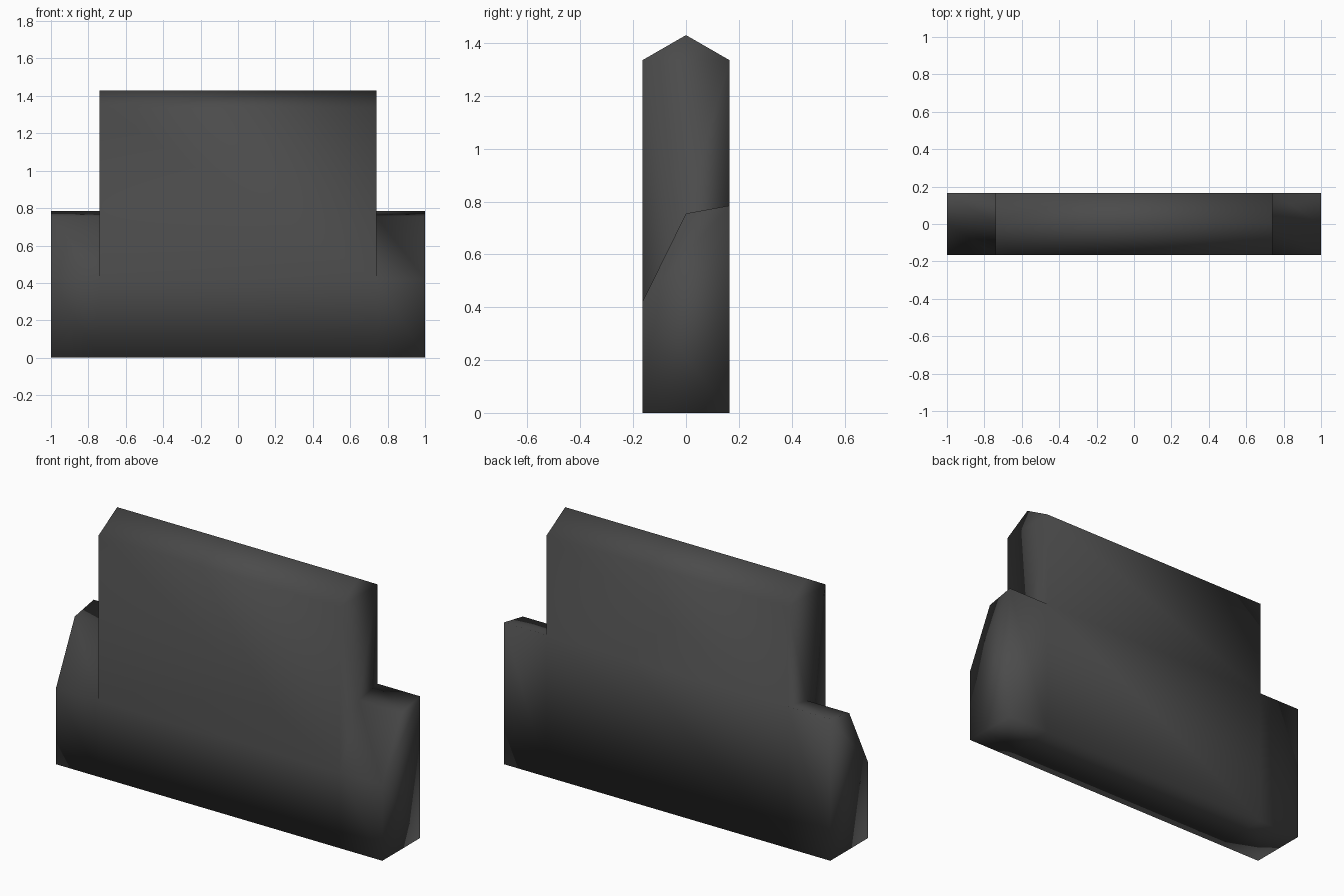
import bpy, bmesh

if "Cube" in bpy.data.objects:
    bpy.data.objects.remove(bpy.data.objects["Cube"])

D = 0.165   # half depth
W = 0.74    # half width of the tall centre
# Cross-sections as (y, z): base with sloped shoulder, and pitched top
LOW = [(-D, 0), (D, 0), (D, 0.785), (0, 0.755), (-D, 0.42)]
TOP = [(D, 1.335), (0, 1.43), (-D, 1.335)]

dark = bpy.data.materials.new("dark grey")
dark.diffuse_color = (0.07, 0.07, 0.07, 1)
dark.use_nodes = True
dark.node_tree.nodes["Principled BSDF"].inputs["Base Color"].default_value = dark.diffuse_color

bm = bmesh.new()
stations = [-1, -W, W, 1]
low = [[bm.verts.new((x, y, z)) for y, z in LOW] for x in stations]
top = [[bm.verts.new((x, y, z)) for y, z in TOP] for x in (-W, W)]


def skin(a, b, pairs):
    """Quads between two matching sections."""
    for i, j in pairs:
        bm.faces.new((a[i], b[i], b[j], a[j]))


# Shoulders on both sides, with sloped tops
ring = [(i, (i + 1) % 5) for i in range(5)]
skin(low[0], low[1], ring)
skin(low[2], low[3], ring)

# Centre block: bottom, lower walls, upper walls and pitched top
skin(low[1], low[2], [(4, 0), (0, 1), (1, 2)])
upper = [[low[k][2]] + top[k - 1] + [low[k][4]] for k in (1, 2)]
skin(upper[0], upper[1], [(0, 1), (1, 2), (2, 3), (3, 4)])

# Outer ends and the steps above the shoulders
bm.faces.new(low[0])
bm.faces.new(low[3])
for k in (0, 1):
    bm.faces.new(upper[k] + [low[k + 1][3]])

bmesh.ops.recalc_face_normals(bm, faces=bm.faces)
bmesh.ops.triangulate(bm, faces=[f for f in bm.faces if len(f.verts) > 4])
for f in bm.faces:
    f.smooth = True

mesh = bpy.data.meshes.new("stepped_block")
bm.to_mesh(mesh)
bm.free()
mesh.materials.append(dark)
bpy.context.collection.objects.link(bpy.data.objects.new("stepped_block", mesh))
